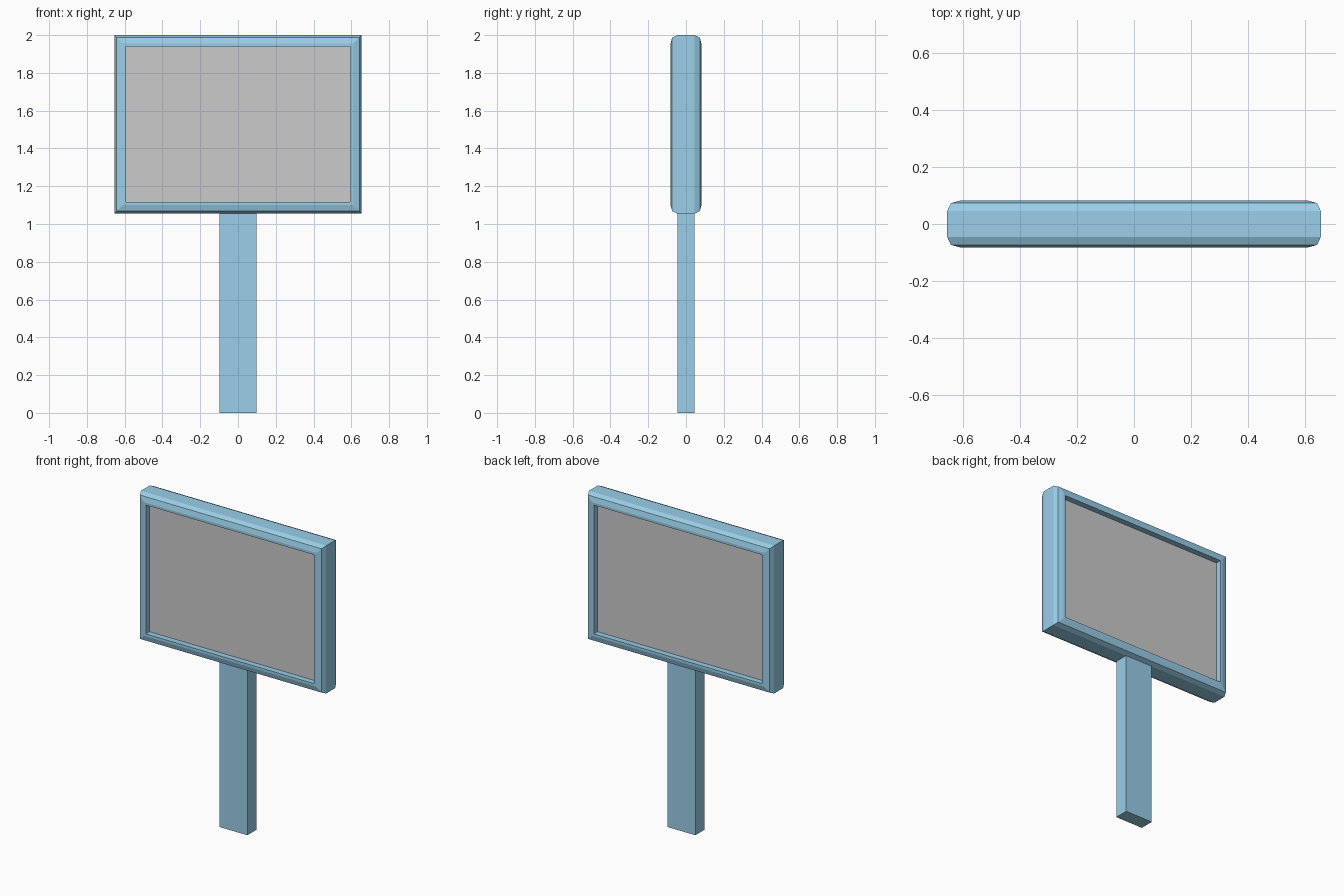
import bpy, bmesh

if "Cube" in bpy.data.objects:
    bpy.data.objects.remove(bpy.data.objects["Cube"])

blue = bpy.data.materials.new("frame_blue")
blue.diffuse_color = (0.32, 0.62, 0.81, 1)
blue.use_nodes = True
blue.node_tree.nodes["Principled BSDF"].inputs["Base Color"].default_value = blue.diffuse_color

ZC = 1.5275              # height of the board's centre
HW, HH = 0.655, 0.4725   # board half width and half height


def finish(bm, name, mat=None):
    bmesh.ops.recalc_face_normals(bm, faces=bm.faces)
    mesh = bpy.data.meshes.new(name)
    bm.to_mesh(mesh)
    bm.free()
    obj = bpy.data.objects.new(name, mesh)
    bpy.context.collection.objects.link(obj)
    if mat:
        mesh.materials.append(mat)
    return obj


def box(name, size, centre, mat=None):
    bm = bmesh.new()
    bmesh.ops.create_cube(bm, size=1)
    bmesh.ops.scale(bm, vec=size, verts=bm.verts)
    bmesh.ops.translate(bm, vec=centre, verts=bm.verts)
    return finish(bm, name, mat)


# Frame: chamfered cross-section (inset from outer edge, y) run round a rectangle
half = [(0.061, -0.045), (0.061, -0.082), (0.045, -0.082), (0.013, -0.073), (0, -0.045)]
profile = half + [(i, -y) for i, y in reversed(half)]
bm = bmesh.new()
rings = [[bm.verts.new((sx * (HW - i), y, ZC + sz * (HH - i)))
          for sx, sz in ((-1, -1), (1, -1), (1, 1), (-1, 1))]
         for i, y in profile]
for a, b in zip(rings, rings[1:] + rings[:1]):
    for k in range(4):
        n = (k + 1) % 4
        bm.faces.new((a[k], a[n], b[n], b[k]))
finish(bm, "sign_frame", blue)

# Recessed double-sided display panel
box("display_panel", (2 * (HW - 0.061), 0.09, 2 * (HH - 0.061)), (0, 0, ZC))

# Support post
box("support_post", (0.196, 0.09, 1.06), (0, 0, 0.53), blue)
